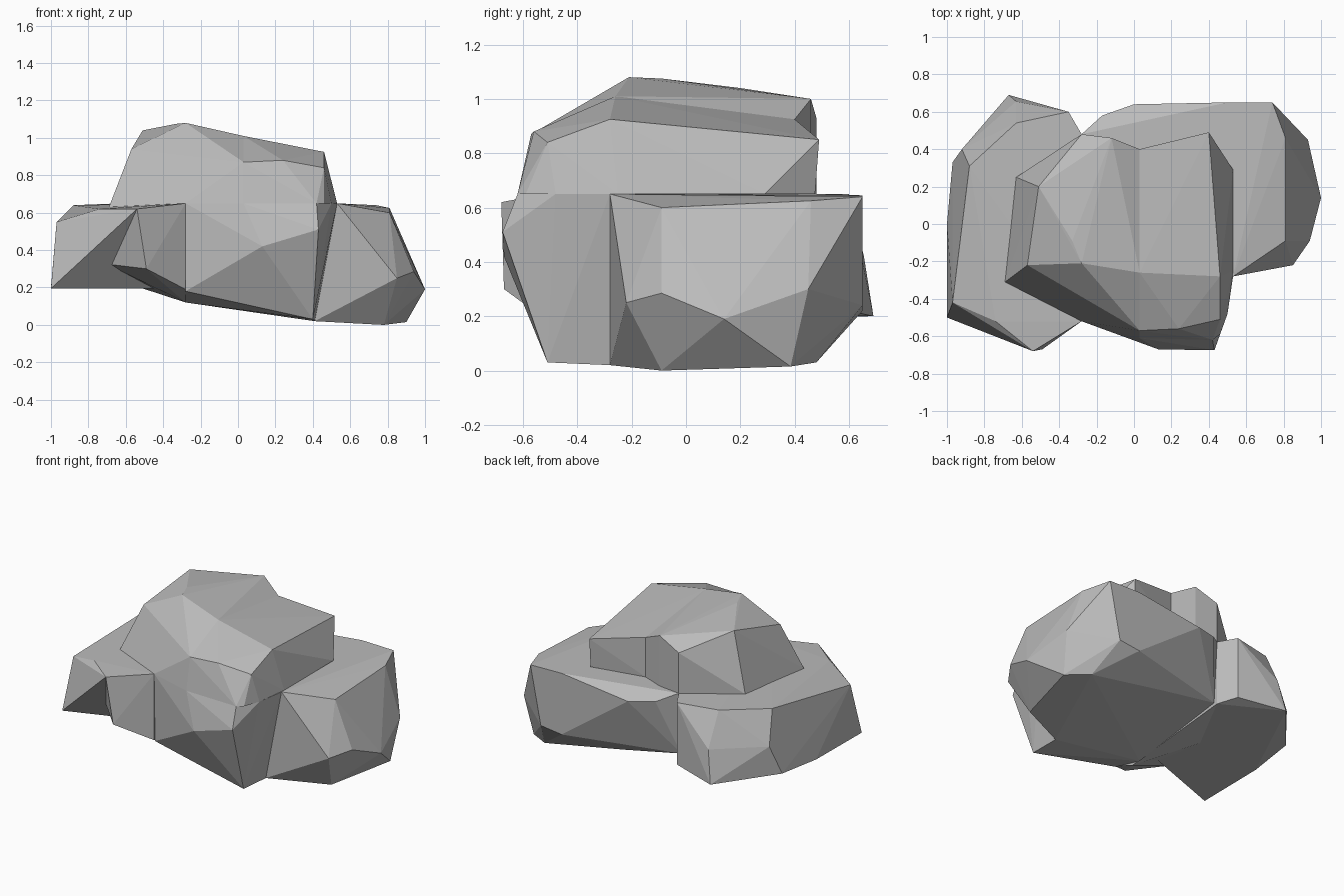
import bpy, bmesh

stone = bpy.data.materials.new("grey stone")
stone.diffuse_color = (0.5, 0.5, 0.5, 1)


def boulder(name, corners):
    """One faceted convex boulder wrapped around its corner points."""
    bm = bmesh.new()
    for c in corners:
        bm.verts.new(c)
    res = bmesh.ops.convex_hull(bm, input=bm.verts[:])
    loose = {e for key in ("geom_interior", "geom_unused") for e in res[key]
             if isinstance(e, bmesh.types.BMVert)}
    bmesh.ops.delete(bm, geom=list(loose), context='VERTS')
    bmesh.ops.dissolve_limit(bm, angle_limit=0.03, verts=bm.verts[:], edges=bm.edges[:])
    bmesh.ops.recalc_face_normals(bm, faces=bm.faces[:])
    me = bpy.data.meshes.new(name)
    bm.to_mesh(me)
    bm.free()
    me.materials.append(stone)
    ob = bpy.data.objects.new(name, me)
    bpy.context.collection.objects.link(ob)
    return ob


# low boulder on the left, undercut at the front
boulder("left_boulder", [
    (-1, -.5, .195), (-.97, -.42, .55), (-.54, -.68, .62), (-.74, -.52, .62),
    (-.45, -.3, .195), (-.51, .04, .195), (-1, 0, .2),
    (-.97, .33, .22), (-.92, .40, .42), (-.88, .31, .64), (-.67, .69, .2),
    (-.63, .655, .42), (-.63, .54, .65), (-.35, .60, .65), (-.35, .60, .22),
    (-.28, .48, .65), (-.28, .48, .2), (-.28, -.52, .65)])

# stone filling the gap between the left and front boulders
boulder("left_filler", [
    (-.54, -.68, .62), (-.70, -.46, .325), (-.49, -.67, .30), (-.45, -.3, .195),
    (-.28, -.52, .65), (-.28, -.52, .19), (-.28, -.35, .12), (-.28, .48, .65),
    (-.28, .48, .2), (-.51, .04, .195)])

# front block under the crown
boulder("front_boulder", [
    (-.28, -.52, .65), (-.28, -.51, .18), (-.28, -.28, .12), (-.28, -.28, .65),
    (.13, -.67, .42), (.43, -.675, .51), (.40, -.51, .03), (.41, -.28, .02),
    (.42, -.62, .65), (.03, -.61, .65), (.50, -.48, .65), (.53, -.28, .65)])

# big boulder at the right and back
boulder("right_boulder", [
    (-.28, -.28, .65), (-.28, -.28, .12), (.53, -.28, .65), (.41, -.28, .02),
    (.81, -.09, .60), (.94, -.09, .285), (.85, -.22, .25), (1, .14, .19),
    (.93, .45, .30), (.81, .46, .625), (.74, .65, .64), (.5, .65, .645),
    (.78, -.09, 0), (.9, .385, .015), (.75, .48, .03), (.66, .65, .24),
    (.50, .65, .22), (.15, .47, .14), (0, .64, .58), (-.17, .58, .6),
    (-.28, .48, .65), (-.28, .45, .22)])

# crown, left half
boulder("crown_left", [
    (-.69, -.31, .63), (-.57, -.22, .94), (-.51, .20, 1.04), (-.63, .25, .65),
    (-.28, -.21, 1.08), (-.33, -.09, 1.075), (-.28, .48, .93), (-.28, .48, .65),
    (-.12, .46, 1.0), (-.12, .46, .65), (.03, .40, .925), (.03, .40, .65),
    (.03, -.26, 1.01), (.03, -.57, .87), (.03, -.61, .65), (-.28, -.52, .65)])

# crown, right half
boulder("crown_right", [
    (.03, -.26, 1.01), (.03, .40, .925), (.03, -.57, .87), (.24, -.56, .88),
    (.46, -.51, .84), (.46, -.28, .925), (.40, .49, .85), (.40, .475, .65),
    (.53, .29, .65), (.53, -.25, .65), (.50, -.48, .65), (.46, -.59, .65),
    (.42, -.62, .65), (.03, -.61, .65), (.03, .40, .65)])
